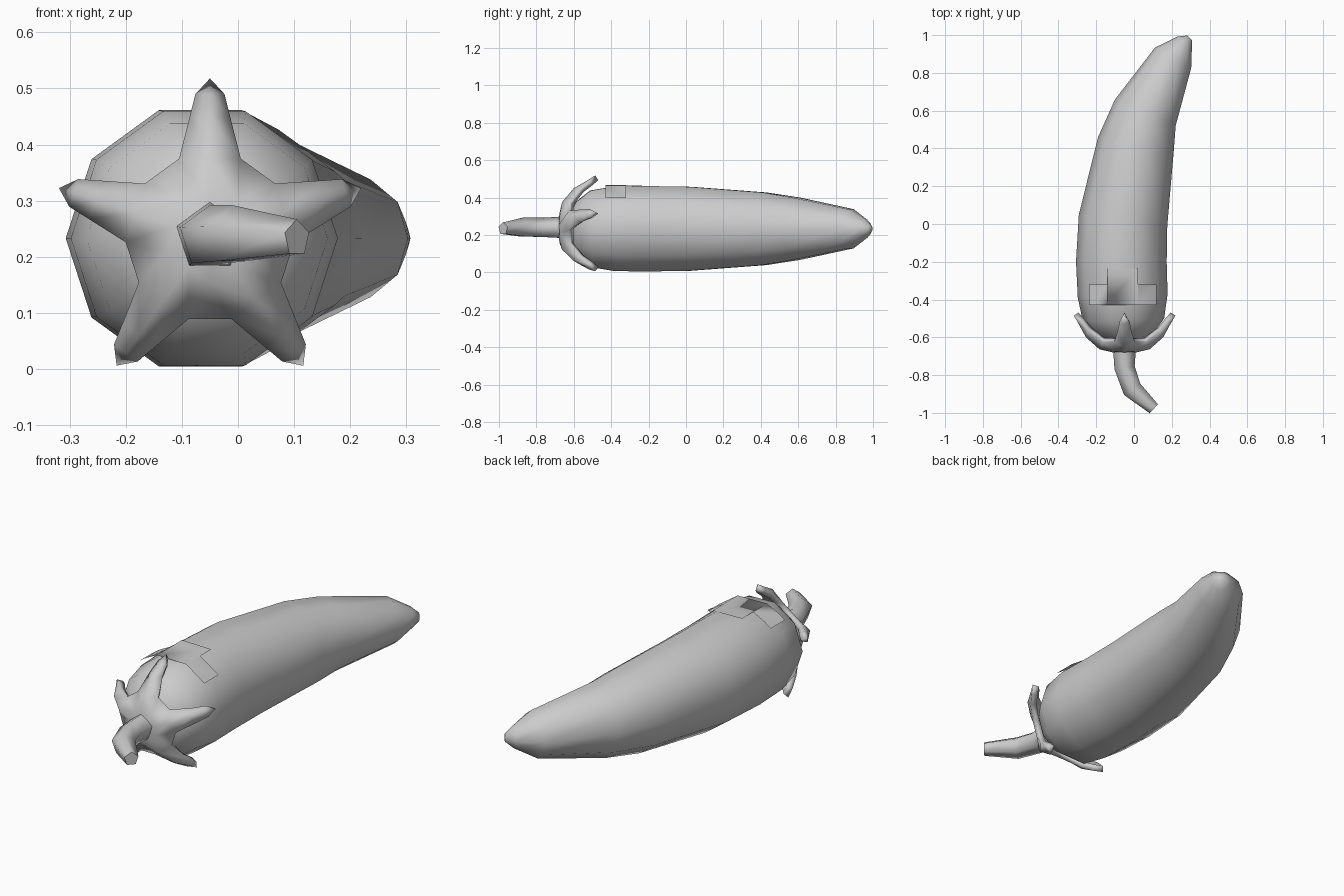
import bpy, bmesh
from math import sin, cos, pi, radians
from mathutils import Vector

cube = bpy.data.objects.get("Cube")
if cube:
    bpy.data.objects.remove(cube)

grey = bpy.data.materials.new("plain grey")
grey.use_nodes = True
grey.diffuse_color = (0.6, 0.6, 0.6, 1)
grey.node_tree.nodes["Principled BSDF"].inputs["Base Color"].default_value = (0.6, 0.6, 0.6, 1)


def finish(name, bm, angle=80):
    bmesh.ops.remove_doubles(bm, verts=bm.verts, dist=0.0005)
    bmesh.ops.recalc_face_normals(bm, faces=bm.faces)
    mesh = bpy.data.meshes.new(name)
    bm.to_mesh(mesh)
    bm.free()
    mesh.materials.append(grey)
    ob = bpy.data.objects.new(name, mesh)
    bpy.context.collection.objects.link(ob)
    bpy.ops.object.select_all(action="DESELECT")
    ob.select_set(True)
    bpy.context.view_layer.objects.active = ob
    bpy.ops.object.shade_smooth_by_angle(angle=radians(angle))
    return ob


def loft(name, path, sides, phase):
    """Tube along (x, y, z, radius) stations, rings square to the path."""
    bm = bmesh.new()
    rings = []
    for i, (x, y, z, r) in enumerate(path):
        a, b = path[max(i - 1, 0)], path[min(i + 1, len(path) - 1)]
        t = Vector((b[0] - a[0], b[1] - a[1], 0)).normalized()
        side = Vector((t.y, -t.x, 0))
        rings.append([])
        for k in range(sides):
            q = phase + 2 * pi * k / sides
            p = Vector((x, y, z)) + side * r * cos(q) + Vector((0, 0, r * sin(q)))
            rings[-1].append(bm.verts.new(p))
    for a, b in zip(rings, rings[1:]):
        for k in range(sides):
            n = (k + 1) % sides
            bm.faces.new((a[k], a[n], b[n], b[k]))
    bm.faces.new(rings[0])
    bm.faces.new(rings[-1])
    return finish(name, bm)


# Curved tapering fruit
mid = 0.233
loft("pepper_body", [(x, y, mid, r) for x, y, r in (
    (-0.05, -0.63, 0.06), (-0.05, -0.59, 0.15), (-0.055, -0.51, 0.215),
    (-0.06, -0.38, 0.238), (-0.067, -0.2, 0.24), (-0.058, 0.02, 0.236),
    (0.01, 0.42, 0.204), (0.06, 0.59, 0.175), (0.207, 0.88, 0.11),
    (0.268, 0.96, 0.05), (0.295, 0.985, 0.018))], 10, 0)

# Bent five-sided stem
loft("stem", [(-0.05, -0.64, 0.235, 0.065), (-0.05, -0.76, 0.235, 0.057),
              (-0.01, -0.875, 0.237, 0.055), (0.105, -0.978, 0.233, 0.034)], 5, pi / 2)

# Five-armed cap: rows of (reach, half width, ridge y, edge y)
rows = ((0.0, 0.0, -0.68, -0.68), (0.065, 0.0472, -0.68, -0.675),
        (0.14, 0.055, -0.663, -0.625), (0.215, 0.036, -0.6, -0.565),
        (0.255, 0.026, -0.53, -0.515), (0.283, 0.0, -0.485, -0.485))
bm = bmesh.new()
corners = []
for k in range(5):
    q = pi / 2 + 2 * pi * k / 5
    out, across = Vector((cos(q), 0, sin(q))), Vector((-sin(q), 0, cos(q)))
    grid = []
    for reach, half, ridge, edge in rows:
        grid.append([bm.verts.new(Vector((-0.05, y, 0.235)) + out * reach + across * w)
                     for w, y in ((-half, edge), (0, ridge), (half, edge))])
    for a, b in zip(grid, grid[1:]):
        for c in (0, 1):
            bm.faces.new((a[c], a[c + 1], b[c + 1], b[c]))
    corners.append(grid)
# Webs between neighbouring arms
for k in range(5):
    a, b = corners[k], corners[(k + 1) % 5]
    bm.faces.new((a[1][2], a[2][2], b[2][0]))
bmesh.ops.dissolve_degenerate(bm, dist=0.0001, edges=bm.edges)
cap = finish("stem_cap", bm)
if sum(p.normal.y for p in cap.data.polygons) > 0:
    cap.data.flip_normals()
thick = cap.modifiers.new("thickness", "SOLIDIFY")
thick.thickness = 0.03
thick.offset = -1

# Thin folded patch lying on top of the fruit
bm = bmesh.new()
profile = [(-0.237, 0.413), (-0.2, 0.438), (-0.14, 0.468), (0.02, 0.465), (0.118, 0.398)]
for i, (a, b) in enumerate(zip(profile, profile[1:])):
    back = -0.235 if i == 2 else -0.32
    bm.faces.new([bm.verts.new(p) for p in (
        (a[0], -0.43, a[1]), (b[0], -0.43, b[1]), (b[0], back, b[1]), (a[0], back, a[1]))])
finish("top_patch", bm, 60)
